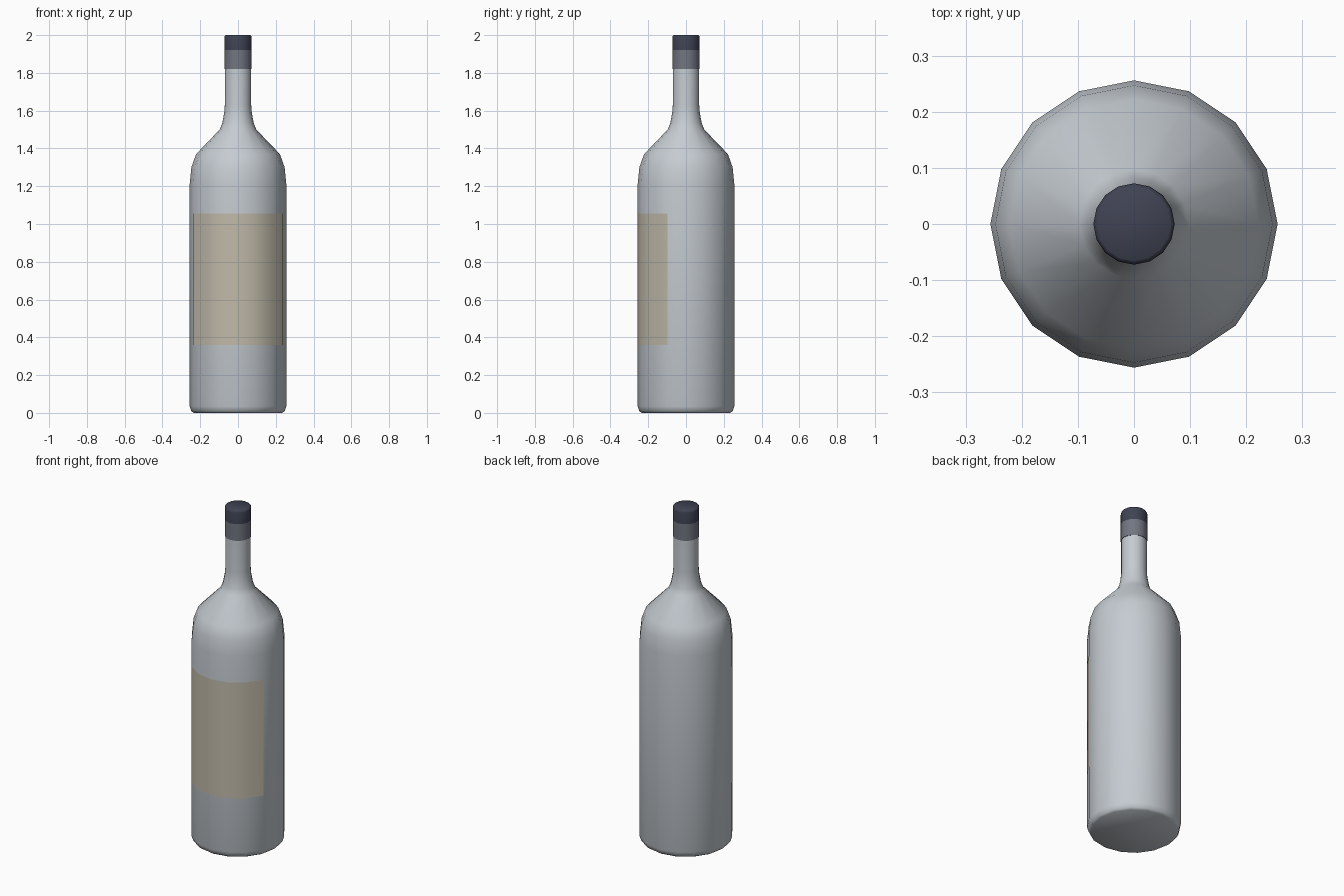
import bpy, math

if "Cube" in bpy.data.objects:
    bpy.data.objects.remove(bpy.data.objects["Cube"])

SIDES = 16


def material(name, rgb):
    m = bpy.data.materials.new(name)
    m.diffuse_color = (*rgb, 1)
    m.use_nodes = True
    m.node_tree.nodes["Principled BSDF"].inputs["Base Color"].default_value = m.diffuse_color
    return m


def lathe(name, profile, mat=None, first=0, last=SIDES, cap_bottom=False, cap_top=False):
    """Turn a (radius, z) profile around z, from side 'first' to side 'last'."""
    full = last - first == SIDES
    cols = SIDES if full else last - first + 1
    verts, faces = [], []
    for r, z in profile:
        for i in range(cols):
            a = 2 * math.pi * (first + i) / SIDES
            verts.append((r * math.cos(a), r * math.sin(a), z))
    for j in range(len(profile) - 1):
        for i in range(last - first):
            k = (i + 1) % cols
            faces.append((j * cols + i, j * cols + k, (j + 1) * cols + k, (j + 1) * cols + i))
    if cap_bottom:
        faces.append(tuple(reversed(range(cols))))
    if cap_top:
        faces.append(tuple(range(len(verts) - cols, len(verts))))
    mesh = bpy.data.meshes.new(name)
    mesh.from_pydata(verts, [], faces)
    ob = bpy.data.objects.new(name, mesh)
    bpy.context.collection.objects.link(ob)
    if mat:
        mesh.materials.append(mat)
    bpy.ops.object.select_all(action='DESELECT')
    ob.select_set(True)
    bpy.context.view_layer.objects.active = ob
    bpy.ops.object.shade_smooth_by_angle(angle=math.radians(46))
    return ob


glass = material("glass", (0.56, 0.60, 0.64))
paper = material("label_paper", (0.53, 0.49, 0.40))
foil = material("foil", (0.17, 0.18, 0.22))
dark = material("cap_dark", (0.05, 0.055, 0.085))

# Glass body with rounded foot, shoulder and neck
lathe("bottle_body", [(0.235, 0), (0.247, 0.009), (0.256, 0.035), (0.256, 1.21),
                      (0.247, 1.30), (0.222, 1.37), (0.097, 1.50), (0.083, 1.535),
                      (0.073, 1.59), (0.070, 1.63), (0.070, 1.94)],
      glass, cap_bottom=True, cap_top=True)

# Label wrapped over the six front sides
lathe("label", [(0.2575, 0.36), (0.2575, 1.055)], paper, first=9, last=15)

# Foil sleeve and cap
lathe("foil_sleeve", [(0.0695, 1.82), (0.0725, 1.82), (0.0725, 1.92)], foil)
lathe("cap", [(0.0725, 1.92), (0.0725, 1.988), (0.070, 1.996), (0.065, 2.0)], dark, cap_top=True)
